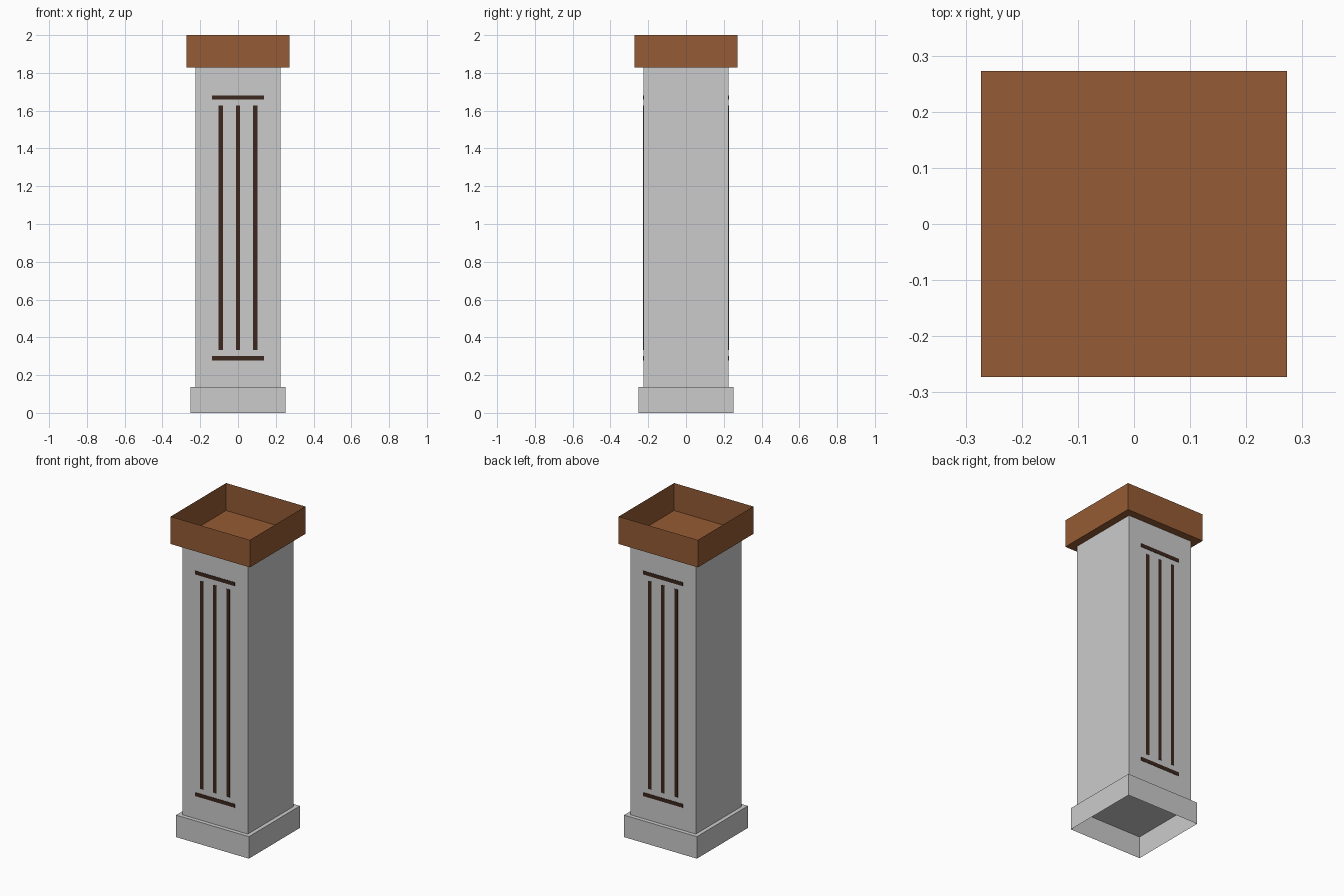
import bpy, bmesh

if "Cube" in bpy.data.objects:
    bpy.data.objects.remove(bpy.data.objects["Cube"])


def material(name, rgb):
    m = bpy.data.materials.new(name)
    m.diffuse_color = (*rgb, 1)
    m.use_nodes = True
    m.node_tree.nodes["Principled BSDF"].inputs["Base Color"].default_value = m.diffuse_color
    return m


def box(name, x, y, z, mat=None, open_sides=()):
    """Box from (min, max) ranges; open_sides lists 'top'/'bottom' faces to remove."""
    bm = bmesh.new()
    bmesh.ops.create_cube(bm, size=1)
    bm.normal_update()
    drop = [f for f in bm.faces
            if ('top' in open_sides and f.normal.z > 0.5)
            or ('bottom' in open_sides and f.normal.z < -0.5)]
    bmesh.ops.delete(bm, geom=drop, context='FACES')
    for v in bm.verts:
        v.co = [r[0] if c < 0 else r[1] for c, r in zip(v.co, (x, y, z))]
    me = bpy.data.meshes.new(name)
    bm.to_mesh(me)
    bm.free()
    if mat:
        me.materials.append(mat)
    ob = bpy.data.objects.new(name, me)
    bpy.context.collection.objects.link(ob)
    return ob


def sym(h):
    return (-h, h)


brown = material("brown", (0.30, 0.105, 0.035))
dark = material("dark_brown", (0.045, 0.02, 0.012))

BASE, SHAFT, CAP = 0.251, 0.226, 0.273
BASE_TOP, CAP_BOTTOM = 0.137, 1.829

# Plinth is hollow underneath, the cap is a thin-walled open tray
box("base", sym(BASE), sym(BASE), (0, BASE_TOP), open_sides=('bottom',))
box("shaft", sym(SHAFT), sym(SHAFT), (BASE_TOP, CAP_BOTTOM), open_sides=('top', 'bottom'))
box("cap_tray", sym(CAP), sym(CAP), (CAP_BOTTOM, 2.0), brown, open_sides=('top',))

# Thin dark inlay strips on the front and back faces
for side, s in (("front", -1), ("back", 1)):
    depth = tuple(sorted((s * (SHAFT - 0.004), s * (SHAFT + 0.002))))
    for i, cx in enumerate((-0.091, 0, 0.091)):
        box(f"{side}_vertical_strip_{i + 1}", (cx - 0.0115, cx + 0.0115), depth, (0.332, 1.627), dark)
    for label, z in (("lower", 0.289), ("upper", 1.67)):
        box(f"{side}_{label}_strip", sym(0.137), depth, (z - 0.0115, z + 0.0115), dark)
